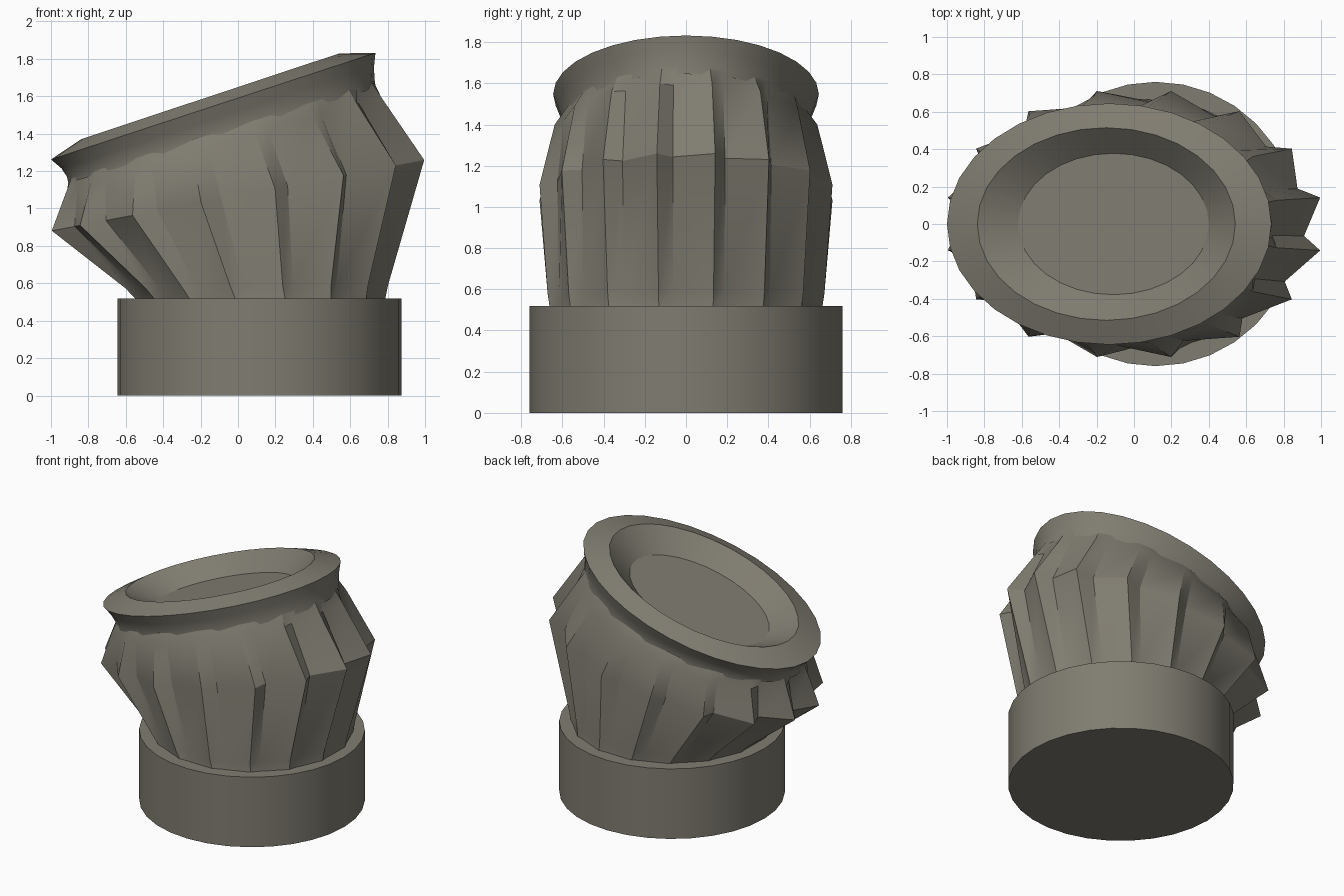
import bpy, bmesh, math

if "Cube" in bpy.data.objects:
    bpy.data.objects.remove(bpy.data.objects["Cube"])

TEETH = 16
SIDES = 32

stone = bpy.data.materials.new("warm_grey")
stone.diffuse_color = (0.215, 0.202, 0.165, 1)
stone.use_nodes = True
stone.node_tree.nodes["Principled BSDF"].inputs["Base Color"].default_value = stone.diffuse_color


def ring(angles, cx, cz, rx, ry, slope, valley=1.0):
    """Tilted ellipse; every odd point is pulled in by the valley factor."""
    pts = []
    for i, a in enumerate(angles):
        f = valley if i % 2 else 1.0
        dx = rx * f * math.cos(a)
        pts.append((cx + dx, ry * f * math.sin(a), cz + slope * dx))
    return pts


def loft(name, rings, cap_bottom=False, cap_top=False):
    bm = bmesh.new()
    rows = [[bm.verts.new(p) for p in r] for r in rings]
    n = len(rows[0])
    for lo, hi in zip(rows, rows[1:]):
        for i in range(n):
            j = (i + 1) % n
            bm.faces.new((lo[i], lo[j], hi[j], hi[i]))
    if cap_bottom:
        bm.faces.new(rows[0][::-1])
    if cap_top:
        bm.faces.new(rows[-1])
    mesh = bpy.data.meshes.new(name)
    bm.to_mesh(mesh)
    bm.free()
    mesh.materials.append(stone)
    obj = bpy.data.objects.new(name, mesh)
    bpy.context.collection.objects.link(obj)
    bpy.context.view_layer.objects.active = obj
    obj.select_set(True)
    bpy.ops.object.shade_smooth_by_angle(angle=math.radians(30))
    obj.select_set(False)
    return obj


even = [2 * math.pi * i / SIDES for i in range(SIDES)]
# sawtooth: a tip, then a valley a quarter pitch further round
pitch = 2 * math.pi / TEETH
saw = [a for k in range(TEETH) for a in ((k + 0.5) * pitch, (k + 0.75) * pitch)]

# round base
loft("base", [ring(even, 0.115, z, 0.76, 0.76, 0) for z in (0, 0.52)], True, True)

# ribbed grip, leaning to the left as it rises
loft("ribbed_grip", [
    ring(saw, 0.12, 0.515, 0.68, 0.675, 0, 0.98),
    ring(saw, 0.10, 0.58, 0.715, 0.685, 0.01, 0.94),
    ring(saw, 0.0, 1.07, 1.015, 0.725, 0.19, 0.90),
    ring(saw, -0.075, 1.35, 0.855, 0.65, 0.296, 0.955),
    ring(saw, -0.0875, 1.415, 0.82, 0.60, 0.316),
])

# flared collar with bevelled rim and dished top
loft("dished_collar", [
    ring(even, -0.085, 1.39, 0.822, 0.60, 0.31),
    ring(even, -0.092, 1.43, 0.822, 0.60, 0.318),
    ring(even, -0.108, 1.485, 0.835, 0.62, 0.325),
    ring(even, -0.1325, 1.547, 0.8675, 0.645, 0.3285),
    ring(even, -0.148, 1.60, 0.69, 0.515, 0.332),
    ring(even, -0.11, 1.48, 0.51, 0.378, 0.33),
], cap_top=True)
